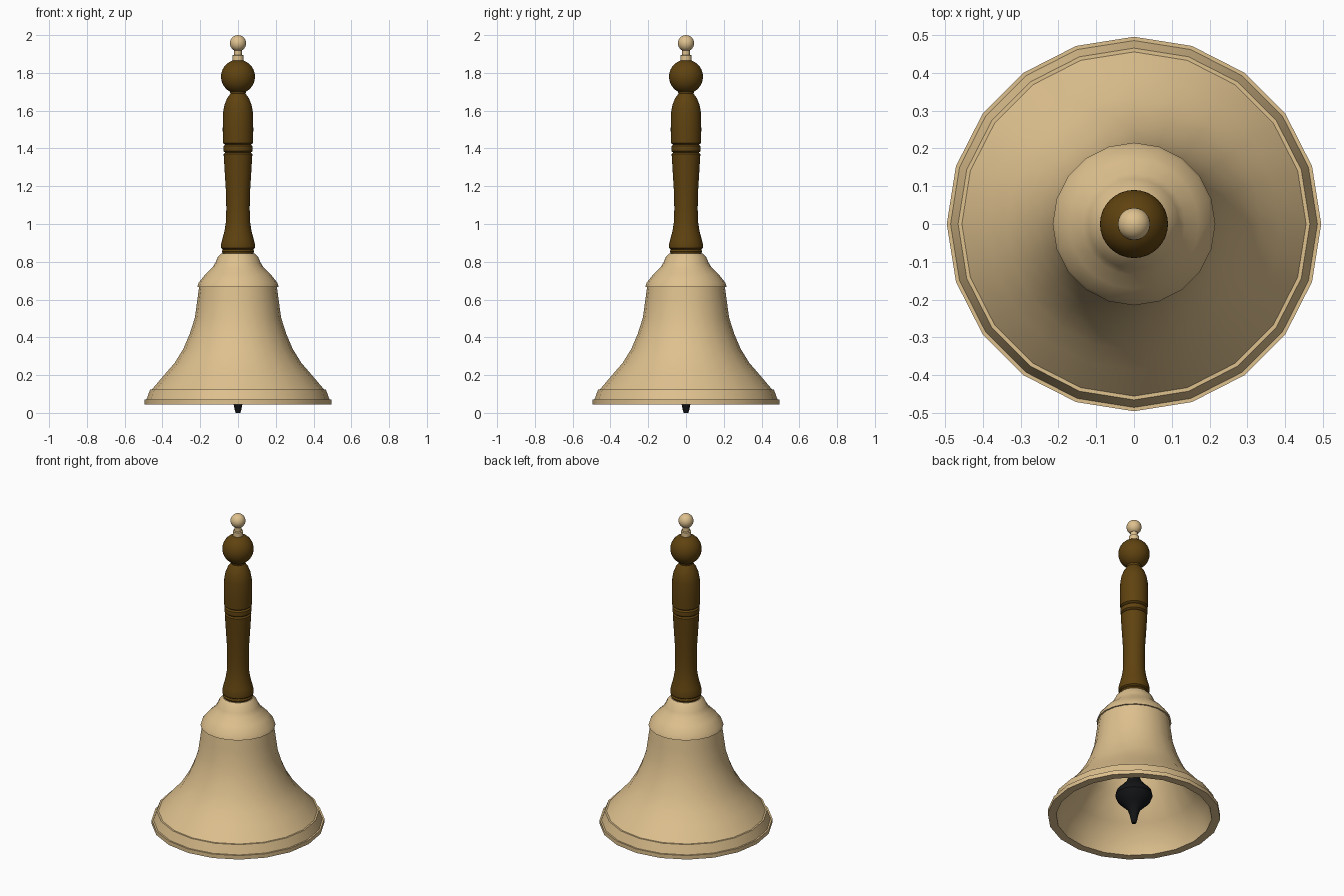
import bpy, math

if "Cube" in bpy.data.objects:
    bpy.data.objects.remove(bpy.data.objects["Cube"])


def material(name, rgb):
    m = bpy.data.materials.new(name)
    m.diffuse_color = (*rgb, 1)
    m.use_nodes = True
    m.node_tree.nodes["Principled BSDF"].inputs["Base Color"].default_value = m.diffuse_color
    return m


BRASS = material("pale_brass", (0.73, 0.53, 0.27))
WOOD = material("dark_wood", (0.115, 0.055, 0.005))
IRON = material("black_iron", (0.006, 0.007, 0.008))


def lathe(name, profile, sides, mat, closed=False, angle=32):
    """Revolve (radius, z) points, listed from bottom to top on the outside."""
    verts, faces = [], []
    for r, z in profile:
        for i in range(sides):
            a = 2 * math.pi * i / sides
            verts.append((r * math.cos(a), r * math.sin(a), z))
    n = len(profile)
    for j in range(n if closed else n - 1):
        k = (j + 1) % n
        for i in range(sides):
            h = (i + 1) % sides
            faces.append((j * sides + i, j * sides + h, k * sides + h, k * sides + i))
    if not closed:
        faces.append(tuple(reversed(range(sides))))
        faces.append(tuple(range((n - 1) * sides, n * sides)))
    mesh = bpy.data.meshes.new(name)
    mesh.from_pydata(verts, [], faces)
    mesh.materials.append(mat)
    ob = bpy.data.objects.new(name, mesh)
    bpy.context.collection.objects.link(ob)
    bpy.ops.object.select_all(action='DESELECT')
    ob.select_set(True)
    bpy.context.view_layer.objects.active = ob
    bpy.ops.object.shade_smooth_by_angle(angle=math.radians(angle))
    return ob


def arc(radius, centre, start, end, steps):
    """Ball profile between two latitudes in degrees."""
    angles = [math.radians(start + (end - start) * i / steps) for i in range(steps + 1)]
    return [(radius * math.cos(a), centre + radius * math.sin(a)) for a in angles]


# Hollow bell: stepped rim, flared body, domed shoulder, then the inner wall
outer = [(0.495, 0.045), (0.495, 0.07), (0.485, 0.07), (0.465, 0.125), (0.455, 0.125),
         (0.387, 0.205), (0.335, 0.265), (0.29, 0.338), (0.255, 0.42), (0.228, 0.505),
         (0.215, 0.60), (0.206, 0.667), (0.215, 0.667), (0.208, 0.69), (0.172, 0.735),
         (0.135, 0.77), (0.12, 0.795), (0.107, 0.825), (0.087, 0.845)]
inner = [(0.02, 0.845), (0.02, 0.70), (0.14, 0.69), (0.18, 0.65), (0.20, 0.505),
         (0.26, 0.338), (0.355, 0.205), (0.425, 0.125), (0.447, 0.045)]
lathe("bell", outer + inner, 20, BRASS, closed=True)

# Turned wooden handle with a grooved ring and a ball end
handle = [(0.08, 0.84), (0.086, 0.855), (0.08, 0.865), (0.089, 0.872), (0.09, 0.89),
          (0.083, 0.92), (0.072, 0.96), (0.064, 1.01), (0.062, 1.08), (0.063, 1.16),
          (0.07, 1.27), (0.076, 1.37), (0.068, 1.378), (0.077, 1.386), (0.078, 1.40),
          (0.077, 1.412), (0.068, 1.42), (0.079, 1.428), (0.081, 1.50), (0.079, 1.59),
          (0.072, 1.63), (0.058, 1.665), (0.04, 1.69)]
lathe("handle", handle + arc(0.09, 1.78, -62, 72, 14), 32, WOOD)

# Metal collar, neck and ball finial
finial = [(0.03, 1.855), (0.03, 1.893), (0.02, 1.895), (0.02, 1.92)]
lathe("finial", finial + arc(0.043, 1.957, -60, 88, 12), 24, BRASS)

# Clapper hanging inside the bell
clapper = [(0.012, 0.0), (0.017, 0.015), (0.024, 0.05), (0.036, 0.09), (0.065, 0.12),
           (0.095, 0.15), (0.107, 0.18), (0.1, 0.21), (0.07, 0.24), (0.045, 0.27),
           (0.03, 0.31), (0.022, 0.36), (0.022, 0.70)]
lathe("clapper", clapper, 20, IRON)
